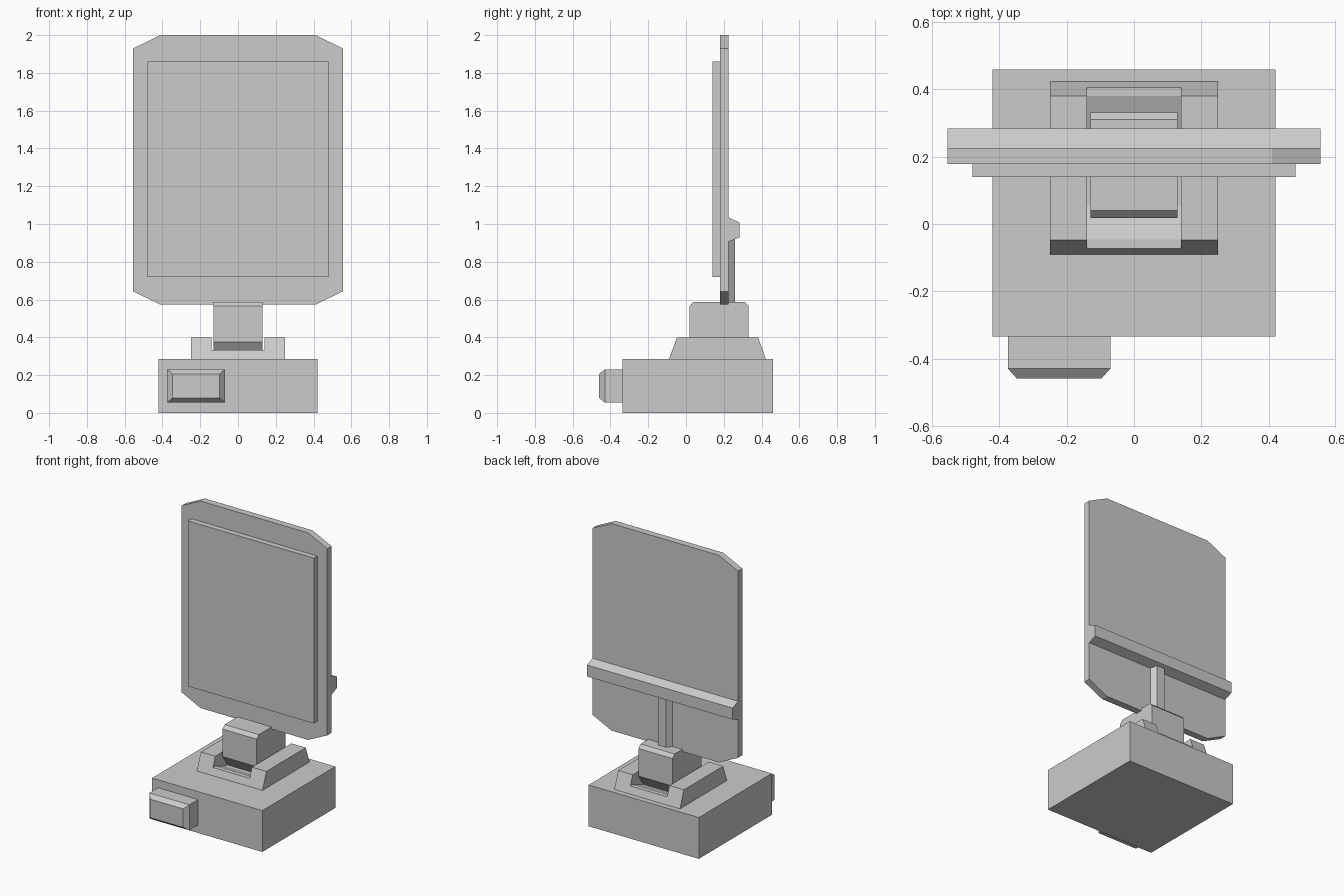
import bpy, bmesh

if "Cube" in bpy.data.objects:
    bpy.data.objects.remove(bpy.data.objects["Cube"])


def prism(name, profile, axis, start, end):
    """Extrude a 2D profile; axis 'x' takes (y, z), 'y' takes (x, z), 'z' takes (x, y)."""
    place = {'x': lambda p, t: (t, p[0], p[1]),
             'y': lambda p, t: (p[0], t, p[1]),
             'z': lambda p, t: (p[0], p[1], t)}[axis]
    bm = bmesh.new()
    a = [bm.verts.new(place(p, start)) for p in profile]
    b = [bm.verts.new(place(p, end)) for p in profile]
    n = len(profile)
    bm.faces.new(a)
    bm.faces.new(b)
    for i in range(n):
        j = (i + 1) % n
        bm.faces.new((a[i], a[j], b[j], b[i]))
    bmesh.ops.recalc_face_normals(bm, faces=bm.faces)
    mesh = bpy.data.meshes.new(name)
    bm.to_mesh(mesh)
    bm.free()
    obj = bpy.data.objects.new(name, mesh)
    bpy.context.collection.objects.link(obj)
    return obj


def rect(x0, x1, y0, y1):
    return [(x0, y0), (x1, y0), (x1, y1), (x0, y1)]


# Heavy base block
prism("base", rect(-0.42, 0.42, 0, 0.285), 'y', -0.335, 0.46)

# Front button: block whose front face is drawn in to make the bevel
prism("button_body", rect(-0.375, -0.07, 0.055, 0.23), 'y', -0.43, -0.335)
cap = prism("button_cap", rect(-0.375, -0.07, 0.055, 0.23), 'y', -0.46, -0.43)
for v in cap.data.vertices:
    if v.co.y < -0.445:
        v.co.x = -0.2225 + (v.co.x + 0.2225) * 0.82
        v.co.z = 0.1425 + (v.co.z - 0.1425) * 0.73

# Hinge collar: two cheeks and a lower trough between them
cheek = [(-0.09, 0.285), (0.423, 0.285), (0.381, 0.40), (-0.048, 0.40)]
for side, label in ((-1, "left"), (1, "right")):
    prism("collar_cheek_" + label, cheek, 'x', side * 0.14, side * 0.25)
prism("collar_trough", [(-0.09, 0.285), (0.423, 0.285), (0.406, 0.332), (0.38, 0.332),
                        (0.279, 0.292), (0.055, 0.292), (-0.046, 0.332), (-0.073, 0.332)],
      'x', -0.14, 0.14)

# Neck that rocks in the trough
prism("neck", [(0.018, 0.375), (0.075, 0.295), (0.275, 0.295), (0.332, 0.375),
               (0.332, 0.565), (0.31, 0.588), (0.04, 0.588), (0.018, 0.565)],
      'x', -0.13, 0.13)

# Screen housing with clipped corners
w, c = 0.555, 0.41
prism("screen_housing", [(-c, 0.573), (c, 0.573), (w, 0.643), (w, 1.93),
                         (c, 2.0), (-c, 2.0), (-w, 1.93), (-w, 0.643)],
      'y', 0.179, 0.226)

# Raised display panel
prism("display_panel", rect(-0.48, 0.48, 0.72, 1.86), 'y', 0.14, 0.179)

# Horizontal rib across the back
prism("back_rib", [(0.226, 0.906), (0.284, 0.929), (0.284, 1.008), (0.226, 1.033)],
      'x', -w, w)

# Tapered upright behind the screen
prism("back_strut", [(-0.057, 0.226), (0.057, 0.226), (0.03, 0.26), (-0.03, 0.26)],
      'z', 0.58, 0.93)
